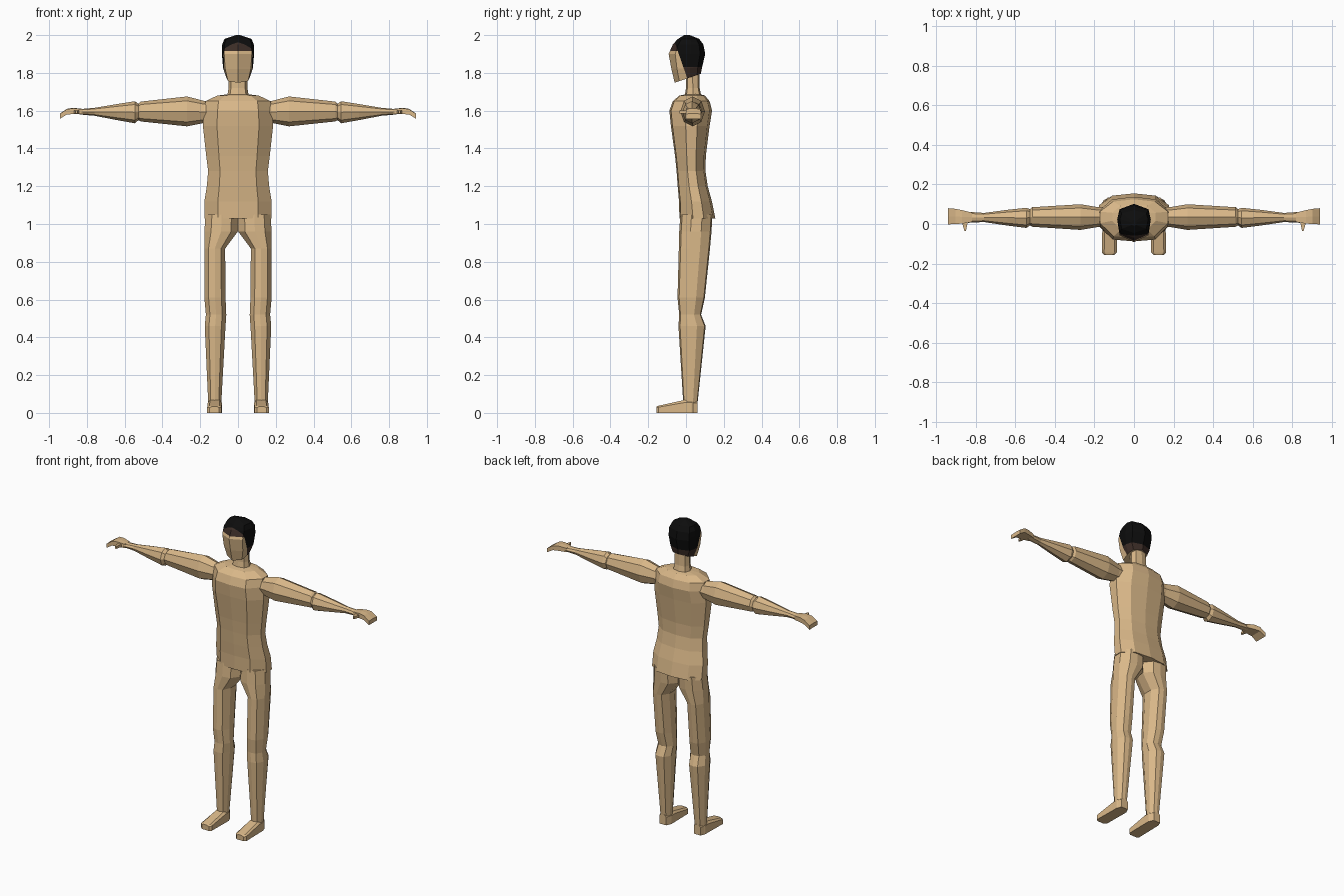
import bpy, bmesh, math
from mathutils import Vector

if "Cube" in bpy.data.objects:
    bpy.data.objects.remove(bpy.data.objects["Cube"])


def material(name, rgb):
    m = bpy.data.materials.new(name)
    m.diffuse_color = (*rgb, 1)
    m.use_nodes = True
    m.node_tree.nodes["Principled BSDF"].inputs["Base Color"].default_value = m.diffuse_color
    return m


SKIN = material("tan skin", (0.70, 0.48, 0.25))
HAIR = material("black hair", (0.004, 0.004, 0.004))
FADE = material("dark brown hair", (0.045, 0.026, 0.02))


def loft(name, rings, mirror=False):
    """Skin a list of equal-length point rings into a closed solid."""
    bm = bmesh.new()
    vs = [[bm.verts.new(p) for p in ring] for ring in rings]
    n = len(vs[0])
    for a, b in zip(vs, vs[1:]):
        for i in range(n):
            j = (i + 1) % n
            bm.faces.new((a[i], a[j], b[j], b[i]))
    bm.faces.new(vs[0])
    bm.faces.new(vs[-1])
    bmesh.ops.recalc_face_normals(bm, faces=bm.faces)
    mesh = bpy.data.meshes.new(name)
    bm.to_mesh(mesh)
    bm.free()
    mesh.materials.append(SKIN)
    ob = bpy.data.objects.new(name, mesh)
    bpy.context.collection.objects.link(ob)
    if mirror:
        ob.modifiers.new("mirror", 'MIRROR').use_mirror_merge = False
    return ob


def section(half, zf, zb, yf, yb, w, cx=0.0):
    """Horizontal ring from a half outline (x share, front-to-back share)."""
    full = half + [(-x, t) for x, t in reversed(half) if x > 0]
    return [(cx + x * w, yf + t * (yb - yf), zf + t * (zb - zf)) for x, t in full]


# torso, from seat to collar
body = [(0, 0), (.6, .04), (1, .38), (1, .68), (.62, .94), (0, 1)]
torso = [(1.03, -.035, .155, .178), (1.12, -.037, .137, .178), (1.20, -.044, .115, .165),
         (1.28, -.05, .103, .158), (1.36, -.058, .105, .168), (1.52, -.08, .125, .186),
         (1.60, -.088, .138, .18), (1.65, -.07, .125, .172), (1.68, -.035, .10, .11),
         (1.687, 0, .075, .05)]
loft("torso", [section(body, z, z, f, b, w) for z, f, b, w in torso])

# neck
column = [(0, 0), (.75, .1), (1, .5), (.75, .9), (0, 1)]
loft("neck", [section(column, z, z, f, b, w) for z, f, b, w in
              [(1.66, -.01, .085, .06), (1.72, 0, .072, .05), (1.81, 0, .07, .048)]])

# head with painted hair
skull = [(0, 0), (.86, .18), (1, .6), (.86, .86), (0, 1)]
levels = [(1.748, 1.795, -.06, .078, .062), (1.82, 1.83, -.077, .085, .079),
          (1.90, 1.90, -.092, .102, .085), (1.95, 1.95, -.07, .092, .084),
          (1.978, 1.98, -.045, .07, .072), (2.0, 2.0, -.01, .02, .012)]
head = loft("head", [section(skull, *r) for r in levels])
head.data.materials.append(HAIR)
head.data.materials.append(FADE)
edge_point, edge_dir = Vector((0, -.045, 1.92)), Vector((0, .13, .045)).normalized()
bm = bmesh.new()
bm.from_mesh(head.data)
for co, no in [(edge_point, edge_dir), ((0, 0, 1.915), (0, 0, 1)),
               ((0, 0, 1.965), (0, 0, 1)), ((0, 0, 1.83), (0, 0, 1))]:
    bmesh.ops.bisect_plane(bm, geom=bm.verts[:] + bm.edges[:] + bm.faces[:],
                           plane_co=co, plane_no=no)
bm.normal_update()
for f in bm.faces:
    c = f.calc_center_median()
    behind = (c - edge_point).dot(edge_dir) > 0
    if f.normal.z < -.6:
        f.material_index = 0
    elif c.z > 1.965 or (behind and c.z > 1.83):
        f.material_index = 1
    elif behind or c.z > 1.915:
        f.material_index = 2
bm.to_mesh(head.data)
bm.free()

# legs: z, inner x, outer x, front y, back y
limb = [(0, 0), (.6, .06), (1, .35), (1, .68), (.55, .96), (0, 1)]
leg = [(1.05, .001, .172, -.03, .14), (.96, .001, .178, -.036, .135),
       (.87, .068, .178, -.038, .127), (.61, .066, .178, -.045, .10),
       (.52, .062, .17, -.036, .08), (.46, .066, .176, -.04, .104),
       (.06, .088, .158, -.015, .062), (0, .088, .158, -.015, .062)]
loft("leg", [section(limb, z, z, f, b, (o - i) / 2, (o + i) / 2)
             for z, i, o, f, b in leg], True)

# feet: y, inner x, outer x, top z
foot = [(.062, .1, .148, .065), (.03, .085, .16, .068), (-.01, .085, .16, .068),
        (-.145, .087, .163, .038), (-.157, .1, .15, .034)]
loft("foot", [[(i, y, 0), (o, y, 0), (o, y, t * .8), (o - .012, y, t),
               (i + .012, y, t), (i, y, t * .8)] for y, i, o, t in foot], True)


def arm_ring(x, y0, y1, z0, z1, n=8):
    ring = []
    for k in range(n):
        a = 2 * math.pi * k / n
        ring.append((x, (y0 + y1) / 2 + (y1 - y0) / 2 * math.cos(a),
                     (z0 + z1) / 2 + (z1 - z0) / 2 * math.sin(a)))
    return ring


# arms: shoulder to wrist
arm = [(.14, -.02, .085, 1.54, 1.645), (.18, -.015, .085, 1.535, 1.652),
       (.27, -.03, .10, 1.517, 1.675), (.515, -.014, .085, 1.543, 1.648),
       (.527, -.008, .075, 1.55, 1.636), (.545, -.02, .082, 1.533, 1.65),
       (.64, -.008, .072, 1.55, 1.635), (.76, .01, .056, 1.573, 1.615),
       (.84, .006, .062, 1.58, 1.608)]
loft("arm", [arm_ring(*r) for r in arm], True)

# hands: flat palm and bent fingers
hand = [(.82, .01, .058, 1.582, 1.607), (.87, .002, .07, 1.582, 1.613),
        (.905, 0, .077, 1.58, 1.608), (.943, -.002, .08, 1.557, 1.583)]
loft("hand", [[(x, a, b), (x, c, b), (x, c, d), (x, (a + c) / 2, d + .002), (x, a, d)]
              for x, a, c, b, d in hand], True)

# thumbs: y, x, half width
thumb = [(.02, .855, .017), (-.005, .856, .011), (-.035, .855, .004)]
loft("thumb", [[(x - w, y, 1.586), (x + w, y, 1.586), (x + w, y, 1.602), (x - w, y, 1.602)]
               for y, x, w in thumb], True)
